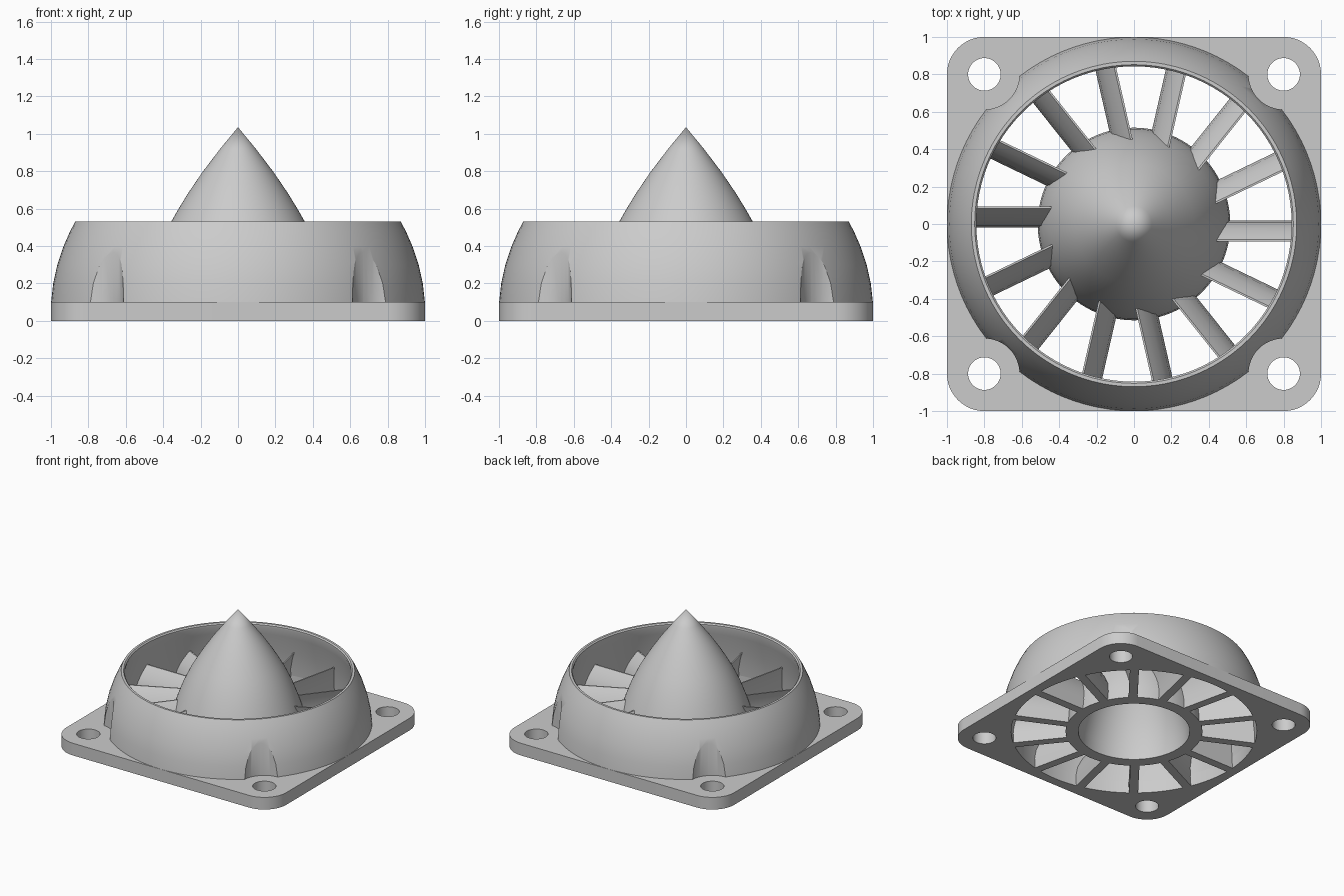
import bpy, bmesh
from math import cos, sin, pi, radians
from mathutils import Matrix

cube = bpy.data.objects.get("Cube")
if cube:
    bpy.data.objects.remove(cube, do_unlink=True)

grey = bpy.data.materials.new("light_grey")
grey.use_nodes = True
grey.diffuse_color = (0.6, 0.6, 0.6, 1)
grey.node_tree.nodes["Principled BSDF"].inputs["Base Color"].default_value = (0.6, 0.6, 0.6, 1)


def add_object(name, bm):
    bmesh.ops.remove_doubles(bm, verts=bm.verts, dist=0.0001)
    bmesh.ops.recalc_face_normals(bm, faces=bm.faces)
    mesh = bpy.data.meshes.new(name)
    bm.to_mesh(mesh)
    bm.free()
    mesh.materials.append(grey)
    obj = bpy.data.objects.new(name, mesh)
    bpy.context.collection.objects.link(obj)
    return obj


def activate(obj):
    bpy.ops.object.select_all(action="DESELECT")
    obj.select_set(True)
    bpy.context.view_layer.objects.active = obj


def smooth(obj, angle=30):
    activate(obj)
    bpy.ops.object.shade_smooth_by_angle(angle=radians(angle))


def lathe(name, profile, closed, steps=96):
    bm = bmesh.new()
    verts = [bm.verts.new((r, 0, z)) for r, z in profile]
    pairs = list(zip(verts, verts[1:])) + ([(verts[-1], verts[0])] if closed else [])
    edges = [bm.edges.new(p) for p in pairs]
    bmesh.ops.spin(bm, geom=verts + edges, cent=(0, 0, 0), axis=(0, 0, 1),
                   angle=2 * pi, steps=steps)
    return add_object(name, bm)


def cut(obj, x, y, radius, low, high, segments=48):
    bm = bmesh.new()
    bmesh.ops.create_cone(bm, cap_ends=True, segments=segments, radius1=radius, radius2=radius,
                          depth=high - low, matrix=Matrix.Translation((x, y, (low + high) / 2)))
    cutter = add_object("cutter", bm)
    cutter.hide_render = True
    activate(obj)
    mod = obj.modifiers.new("cut", "BOOLEAN")
    mod.operation, mod.solver, mod.object = "DIFFERENCE", "EXACT", cutter
    bpy.ops.object.modifier_apply(modifier=mod.name)
    bpy.data.objects.remove(cutter, do_unlink=True)


corners = [(x, y) for x in (-0.8, 0.8) for y in (-0.8, 0.8)]

# Square mounting plate with rounded corners, bolt holes and a central opening
bm = bmesh.new()
outline = []
for quarter, (x, y) in enumerate([(0.8, 0.8), (-0.8, 0.8), (-0.8, -0.8), (0.8, -0.8)]):
    for i in range(13):
        a = (quarter + i / 12) * pi / 2
        outline.append(bm.verts.new((x + 0.2 * cos(a), y + 0.2 * sin(a), 0)))
base = bm.faces.new(outline)
top = bmesh.ops.extrude_face_region(bm, geom=[base])
bmesh.ops.translate(bm, vec=(0, 0, 0.1),
                    verts=[v for v in top["geom"] if isinstance(v, bmesh.types.BMVert)])
plate = add_object("mounting_plate", bm)
cut(plate, 0, 0, 0.925, -0.1, 0.2, 96)
for x, y in corners:
    cut(plate, x, y, 0.087, -0.1, 0.2)
smooth(plate)

# Curved duct shell, scooped out beside each bolt hole
duct = lathe("duct_shell", [
    (0.999, 0.1), (0.988, 0.2), (0.966, 0.3), (0.932, 0.4), (0.897, 0.48), (0.87, 0.53),
    (0.852, 0.53), (0.843, 0.52), (0.843, 0.505), (0.862, 0.44),
    (0.892, 0.3), (0.913, 0.2), (0.925, 0.1)], True)
for x, y in corners:
    cut(duct, x, y, 0.188, 0.05, 0.7)
smooth(duct)

# Hollow pointed hub
hub = lathe("nose_cone", [
    (0, 1.035), (0.095, 0.92), (0.19, 0.795), (0.265, 0.685), (0.32, 0.595), (0.357, 0.53),
    (0.41, 0.42), (0.455, 0.3), (0.488, 0.2), (0.508, 0.1), (0.515, 0),
    (0.42, 0), (0.413, 0.1), (0.365, 0.3), (0.265, 0.53), (0.13, 0.75), (0, 0.9)], False)
smooth(hub)

# Ring of curved vanes: thick at the base, leaning over to a thin top edge
stations = [(0, -0.02, 0.034), (0.08, -0.015, 0.033), (0.16, -0.022, 0.029),
            (0.23, -0.046, 0.02), (0.28, -0.07, 0.011), (0.31, -0.088, 0.005)]
vane_count = 14
for n in range(vane_count):
    bm = bmesh.new()
    rings = []
    for z, lean, half in stations:
        inner, outer = 0.475 - 0.2 * z, 0.943 - 0.12 * z
        rings.append([bm.verts.new((x, lean + s * half, z))
                      for x, s in ((inner, -1), (outer, -1), (outer, 1), (inner, 1))])
    for low, high in zip(rings, rings[1:]):
        for i in range(4):
            j = (i + 1) % 4
            bm.faces.new((low[i], low[j], high[j], high[i]))
    bm.faces.new(rings[0])
    bm.faces.new(rings[-1])
    bm.transform(Matrix.Rotation(2 * pi * n / vane_count, 4, "Z"))
    smooth(add_object(f"vane_{n + 1}", bm), 40)
